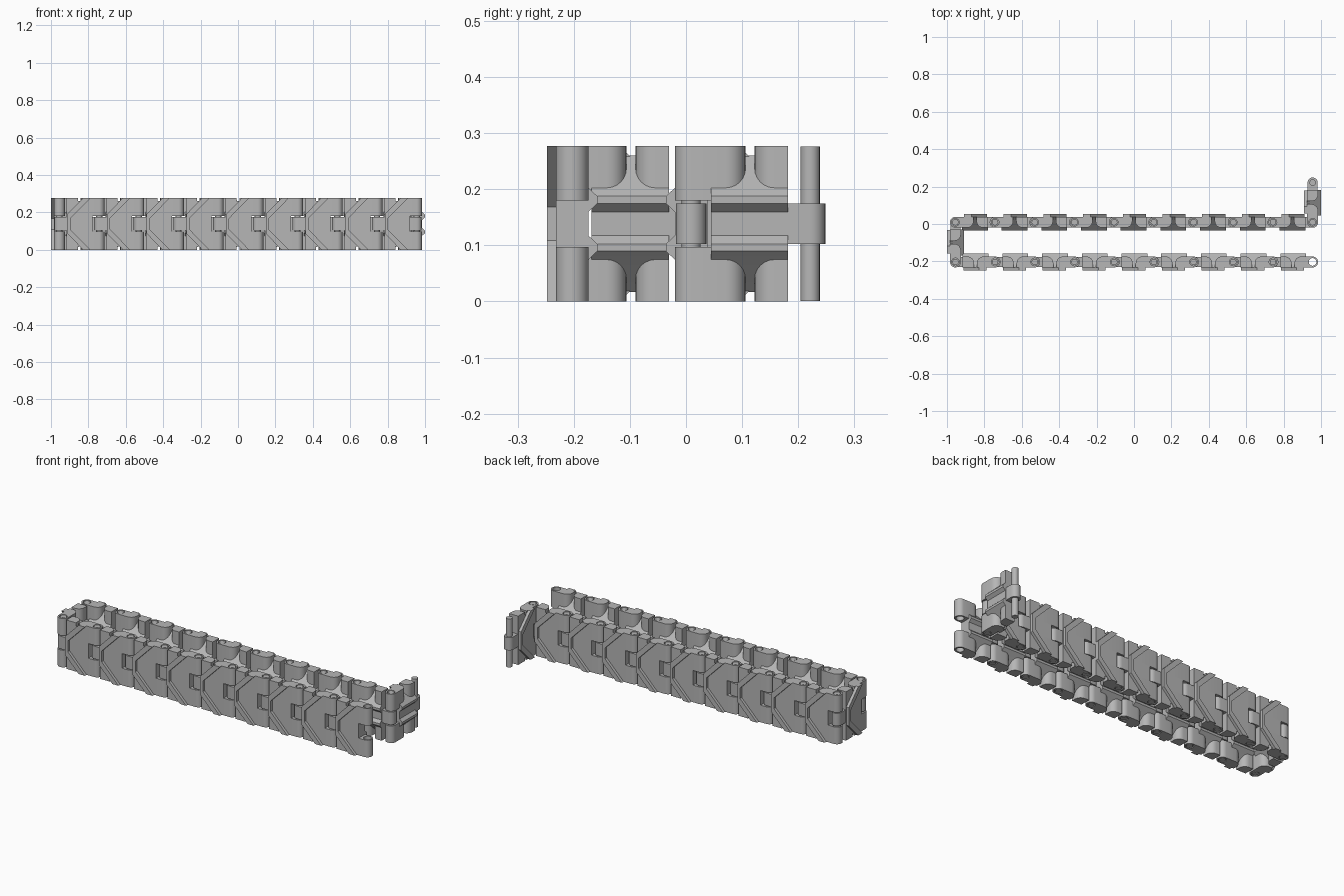
import bpy, bmesh, math
from mathutils import Matrix, Vector

if "Cube" in bpy.data.objects:
    bpy.data.objects.remove(bpy.data.objects["Cube"])

PITCH = 0.2122          # pin-to-pin distance
H = 0.277               # link width (standing upright)
MID = H / 2
R = 0.029               # barrel radius, half thickness of a link

steel = bpy.data.materials.new("track_grey")
steel.diffuse_color = (0.47, 0.47, 0.47, 1)
steel.use_nodes = True
steel.node_tree.nodes["Principled BSDF"].inputs["Base Color"].default_value = steel.diffuse_color


def prism(bm, pts, a, b, axis):
    """Extrude a 2D outline from a to b along the given local axis."""
    place = {'u': lambda p, q, t: (t, p, q),
             'v': lambda p, q, t: (p, t, q),
             'z': lambda p, q, t: (p, q, t)}[axis]
    lo = [bm.verts.new(place(p, q, a)) for p, q in pts]
    hi = [bm.verts.new(place(p, q, b)) for p, q in pts]
    faces = [bm.faces.new(lo), bm.faces.new(hi)]
    n = len(pts)
    for i in range(n):
        j = (i + 1) % n
        faces.append(bm.faces.new((lo[i], lo[j], hi[j], hi[i])))
    bmesh.ops.recalc_face_normals(bm, faces=faces)


def arc(cu, cv, ru, rv, a0, a1, n):
    return [(cu + ru * math.cos(math.radians(a0 + (a1 - a0) * i / n)),
             cv + rv * math.sin(math.radians(a0 + (a1 - a0) * i / n)))
            for i in range(n + 1)]


def finish(bm, name):
    for f in bm.faces:
        f.smooth = True
    for e in bm.edges:
        e.smooth = len(e.link_faces) == 2 and e.calc_face_angle(0) < math.radians(30)
    me = bpy.data.meshes.new(name)
    bm.to_mesh(me)
    bm.free()
    me.materials.append(steel)
    return me


# Barrels and pad blocks: inner side (-v) is rounded towards the middle gap
def make_body():
    bm = bmesh.new()
    barrel = arc(0, 0, R, R, 180, 270, 8)
    barrel += arc(0.062, 0.006, 0.035, 0.035, -90, 0, 6)
    barrel += [(0.097, R)]
    barrel += arc(0, 0, R, R, 90, 180, 8)
    barrel += arc(0, 0, 0.0205, 0.0205, 180, -180, 24)      # pin hole
    end_pad = arc(0.148, 0.006, 0.035, 0.035, 180, 270, 6)
    end_pad += [(0.173, -R), (0.173, R), (0.113, R)]
    for z0, z1 in ((0, 0.097), (H - 0.097, H)):
        prism(bm, barrel, z0, z1, 'z')
        prism(bm, end_pad, z0, z1, 'z')
    return finish(bm, "link_body")


# Central web with two guide rails and sloping flanks
def make_rails():
    half = [(R, 0.122), (-0.029, 0.064), (-0.045, 0.049), (-0.045, 0.036), (-0.029, 0.021)]
    pts = [(v, MID + z) for v, z in half] + [(v, MID - z) for v, z in reversed(half)]
    bm = bmesh.new()
    prism(bm, pts, 0.035, 0.173, 'u')
    return finish(bm, "guide_rails")


# Single hinge knuckle reaching into the next link
def make_knuckle():
    bm = bmesh.new()
    pts = arc(PITCH, 0, 0.027, 0.027, -90, 90, 12) + [(0.165, 0.027), (0.165, -0.027)]
    prism(bm, pts, MID - 0.036, MID + 0.036, 'z')
    return finish(bm, "hinge_knuckle")


def make_pin():
    bm = bmesh.new()
    prism(bm, arc(PITCH, 0, 0.017, 0.017, 0, 345, 23), 0.001, H - 0.001, 'z')
    return finish(bm, "hinge_pin")


# Raised chevron tread on the outer face
def make_chevron():
    lead = [(0.085, MID), (0.170, 0.052)]
    trail = [(0.153, 0.030), (0.046, MID)]
    half = lead + trail
    bm = bmesh.new()
    upper = [(0.085, H), (0.170, MID + 0.052), (0.170, MID - 0.052), (0.085, 0)]
    inner = [(0.046, 0), (0.153, MID - 0.030), (0.153, MID + 0.030), (0.046, H)]
    prism(bm, upper + inner, R - 0.002, 0.045, 'v')
    return finish(bm, "tread_chevron")


parts = [make_body(), make_rails(), make_knuckle(), make_pin(), make_chevron()]

# Lay the links along the folded path
pos = Vector((0.955, -0.203, 0))
for k, heading in enumerate([180] * 9 + [90] + [0] * 9 + [90]):
    turn = Matrix.Rotation(math.radians(heading), 4, 'Z')
    for me in parts:
        ob = bpy.data.objects.new(f"{me.name}_{k + 1:02d}", me)
        ob.matrix_world = Matrix.Translation(pos) @ turn
        bpy.context.collection.objects.link(ob)
    pos = pos + turn @ Vector((PITCH, 0, 0))
